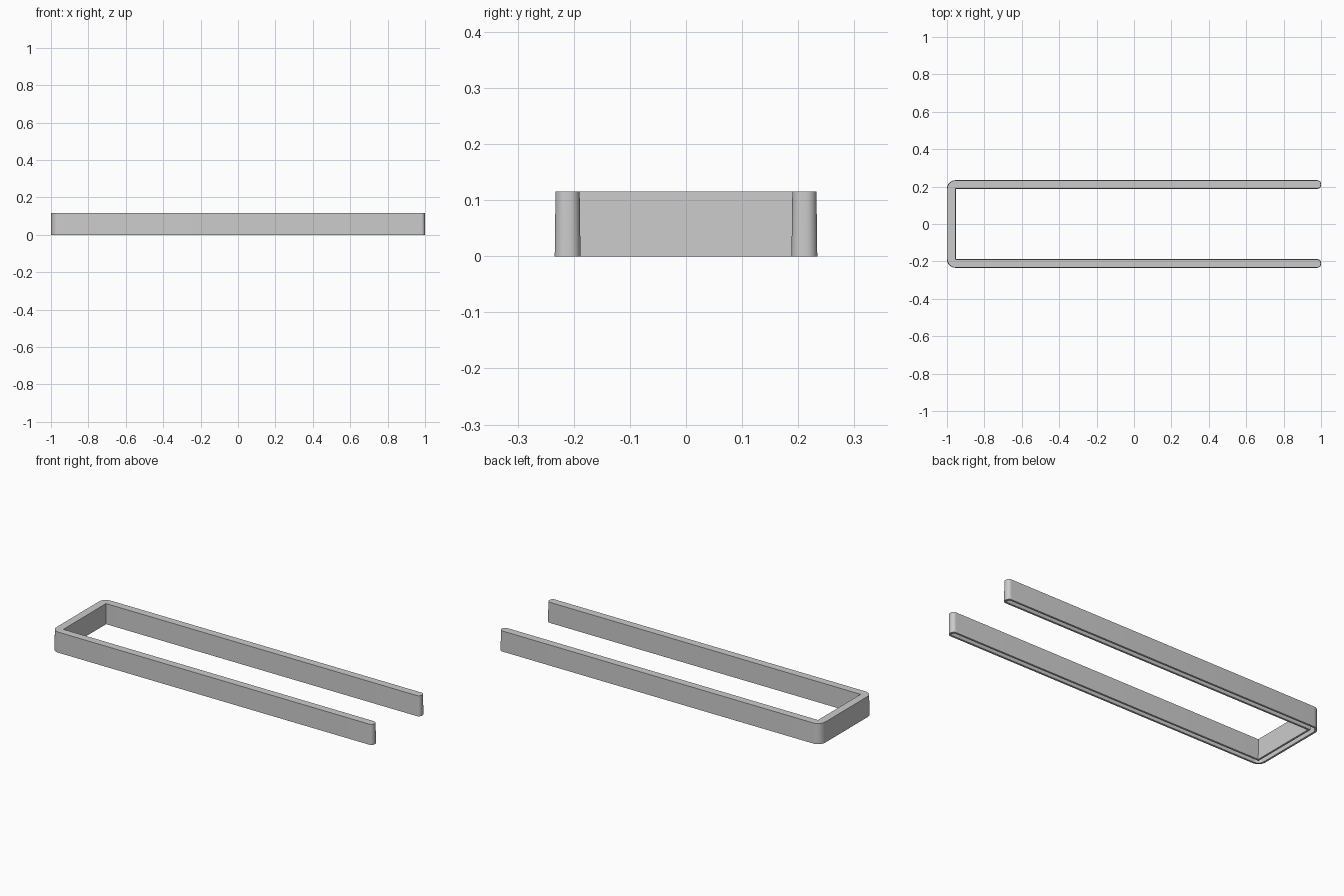
import bpy, bmesh, math

if "Cube" in bpy.data.objects:
    bpy.data.objects.remove(bpy.data.objects["Cube"])


def arc(cx, cy, r, a0, a1, n=8):
    return [(cx + r * math.cos(math.radians(a0 + (a1 - a0) * i / n)),
             cy + r * math.sin(math.radians(a0 + (a1 - a0) * i / n))) for i in range(n + 1)]


def u_outline(d):
    """Half of the U-shaped outline inset by d, mirrored to the full loop."""
    out_y, in_y = 0.234 - d, 0.188 + d
    left, in_left, end = -1 + d, -0.953 - d, 1 - d
    corner, tip = 0.045 - d, 0.02 - d
    half = [(in_left, in_y)]                                   # sharp inner corner
    half += arc(end - tip, in_y + tip, tip, -90, 0)            # rounded arm tip
    half += arc(end - tip, out_y - tip, tip, 0, 90)
    half += arc(left + corner, out_y - corner, corner, 90, 180)  # outer corner
    return half + [(x, -y) for x, y in reversed(half)]


# Hollow channel: cavity ceiling, cavity rim, outer foot, drafted top
sections = [(0.012, 0.1), (0.011, 0.0), (0.0, 0.0), (0.0015, 0.115)]
bm = bmesh.new()
rings = [[bm.verts.new((x, y, z)) for x, y in u_outline(d)] for d, z in sections]
for a, b in zip(rings, rings[1:]):
    n = len(a)
    for i in range(n):
        j = (i + 1) % n
        bm.faces.new((a[i], a[j], b[j], b[i]))
bm.faces.new(rings[0])
bm.faces.new(rings[-1])
bmesh.ops.recalc_face_normals(bm, faces=bm.faces)

mesh = bpy.data.meshes.new("u_channel_trim")
bm.to_mesh(mesh)
bm.free()
trim = bpy.data.objects.new("u_channel_trim", mesh)
bpy.context.collection.objects.link(trim)
bpy.context.view_layer.objects.active = trim
trim.select_set(True)
bpy.ops.object.shade_smooth_by_angle(angle=math.radians(30))
